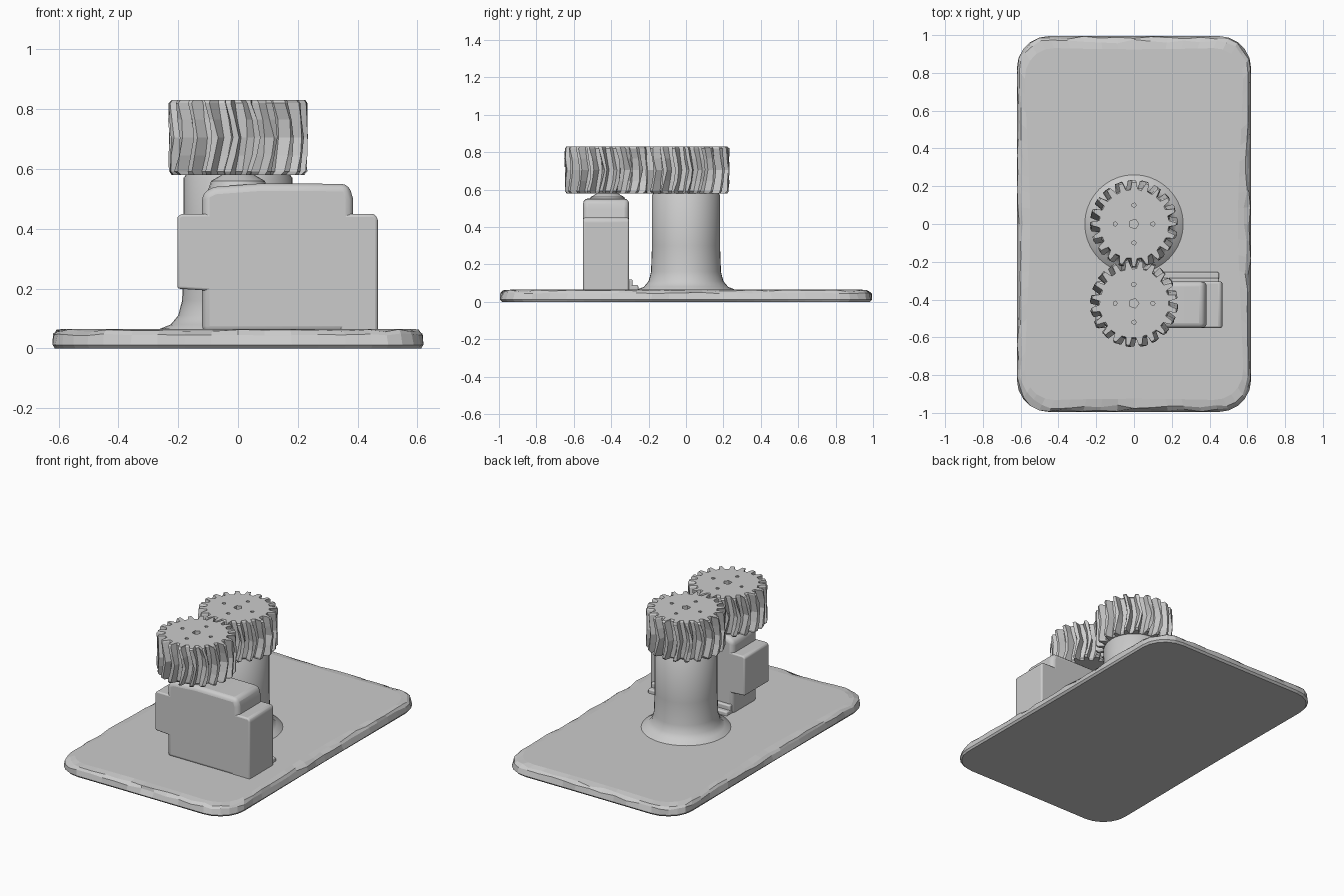
import bpy, bmesh, random
from math import sin, cos, pi, radians
from mathutils import Vector

random.seed(4)
cube = bpy.data.objects.get("Cube")
if cube:
    bpy.data.objects.remove(cube, do_unlink=True)

grey = bpy.data.materials.new("plain grey")
grey.use_nodes = True
colour = (0.6, 0.6, 0.6, 1)
grey.diffuse_color = colour
grey.node_tree.nodes["Principled BSDF"].inputs["Base Color"].default_value = colour


def loft(name, rings, smooth=None):
    """Closed solid through rings of equal point count, capped at both ends."""
    bm = bmesh.new()
    loops = [[bm.verts.new(p) for p in ring] for ring in rings]
    for a, b in zip(loops, loops[1:]):
        for i in range(len(a)):
            j = (i + 1) % len(a)
            bm.faces.new((a[i], a[j], b[j], b[i]))
    bm.faces.new(loops[0])
    bm.faces.new(loops[-1])
    bmesh.ops.recalc_face_normals(bm, faces=bm.faces)
    mesh = bpy.data.meshes.new(name)
    bm.to_mesh(mesh)
    bm.free()
    obj = bpy.data.objects.new(name, mesh)
    bpy.context.collection.objects.link(obj)
    mesh.materials.append(grey)
    if smooth:
        bpy.ops.object.select_all(action='DESELECT')
        obj.select_set(True)
        bpy.context.view_layer.objects.active = obj
        bpy.ops.object.shade_smooth_by_angle(angle=radians(smooth))
    return obj


def circle(radius, z, x=0, y=0, sides=40):
    return [(x + radius * cos(2 * pi * i / sides), y + radius * sin(2 * pi * i / sides), z)
            for i in range(sides)]


def lathe(name, profile, x=0, y=0, sides=40):
    return loft(name, [circle(r, z, x, y, sides) for r, z in profile], 40)


def rounded_outline(hx, hy, r, step):
    """Rounded rectangle with points spread along its straight sides."""
    corners = []
    for k, (sx, sy) in enumerate([(1, 1), (-1, 1), (-1, -1), (1, -1)]):
        centre = Vector((sx * (hx - r), sy * (hy - r)))
        corners.append([centre + r * Vector((cos(a), sin(a)))
                        for a in [(k + i / 5) * pi / 2 for i in range(6)]])
    points = []
    for k, arc in enumerate(corners):
        start, end = arc[-1], corners[(k + 1) % 4][0]
        n = round((end - start).length / step)
        points += arc + [start.lerp(end, i / n) for i in range(1, n)]
    return points


# Base plate with a chipped upper rim
outline = rounded_outline(0.62, 0.995, 0.17, 0.09)


def rim(inset, z, jitter):
    ring = []
    for p in outline:
        q = p * (1 - (inset + random.uniform(0, jitter)) / p.length)
        ring.append((q.x, q.y, z - random.uniform(0, jitter) * 0.4))
    return ring


loft("base_plate", [rim(0.012, 0, 0), rim(0, 0.012, 0), rim(0, 0.05, 0.018),
                    rim(0.018, 0.064, 0.022), rim(0.07, 0.065, 0)])

# Column with a flared foot
lathe("column", [(0.27, 0.05), (0.26, 0.066), (0.225, 0.08), (0.2, 0.11), (0.187, 0.16),
                 (0.182, 0.3), (0.182, 0.57), (0.16, 0.6)])


def gear(name, y, turn):
    """Toothed wheel whose teeth bend at mid height, with small recesses on top."""
    teeth, rings = 20, []
    for z, bend, scale in [(0.58, 0, 0.95), (0.592, 0.01, 1), (0.645, 0.07, 1),
                           (0.705, 0.12, 1), (0.765, 0.07, 1), (0.82, 0.01, 1), (0.83, 0, 0.97)]:
        ring = []
        for t in range(teeth):
            for offset, r in [(-0.3, 0.19), (-0.13, 0.232), (0.13, 0.232), (0.3, 0.19)]:
                a = (t + offset) * 2 * pi / teeth + turn + bend + random.uniform(-0.02, 0.02)
                r *= scale * random.uniform(0.975, 1.01)
                ring.append((r * cos(a), y + r * sin(a), z))
        rings.append(ring)
    wheel = loft(name, rings)
    spots = [(0, 0)] + [(0.1 * cos(k * pi / 2), 0.1 * sin(k * pi / 2)) for k in range(4)]
    for k, (hx, hy) in enumerate(spots):
        r = 0.012 if k else 0.026
        cutter = loft("recess_cutter", [circle(r, z, hx, y + hy, 5) for z in (0.8, 0.9)])
        cutter.hide_render = True
        cutter.hide_set(True)
        cutter.display_type = 'WIRE'
        cut = wheel.modifiers.new("recess", 'BOOLEAN')
        cut.object = cutter
        cut.solver = 'EXACT'
    # Bake the recesses so that the cutters can be removed
    bpy.context.view_layer.update()
    baked = bpy.data.meshes.new_from_object(
        wheel.evaluated_get(bpy.context.evaluated_depsgraph_get()))
    wheel.modifiers.clear()
    wheel.data = baked
    for obj in [o for o in bpy.data.objects if o.name.startswith("recess_cutter")]:
        bpy.data.objects.remove(obj, do_unlink=True)


gear("column_gear", 0, 0)
gear("motor_gear", -0.42, pi / 20)


def block(name, profile, y0, y1, bevel):
    """Front profile in x and z, extruded along y."""
    obj = loft(name, [[(x, y, z) for x, z in profile] for y in (y0, y1)])
    mod = obj.modifiers.new("soft edges", 'BEVEL')
    mod.width = bevel
    mod.segments = 3
    mod.limit_method = 'ANGLE'
    bpy.ops.object.select_all(action='DESELECT')
    obj.select_set(True)
    bpy.context.view_layer.objects.active = obj
    bpy.ops.object.shade_smooth_by_angle(angle=radians(35))
    return obj


# Motor body with a mounting ear on each side
block("motor_body", [(-0.12, 0.05), (0.385, 0.05), (0.385, 0.5), (0.37, 0.55),
                     (0.08, 0.552), (-0.08, 0.54), (-0.12, 0.52)], -0.55, -0.305, 0.025)
block("right_ear", [(-0.203, 0.2), (-0.05, 0.19), (-0.05, 0.45), (-0.19, 0.45),
                    (-0.203, 0.44)], -0.55, -0.305, 0.01)
block("left_ear", [(0.34, 0.05), (0.468, 0.05), (0.468, 0.435), (0.455, 0.45),
                   (0.34, 0.45)], -0.55, -0.305, 0.015)

# Fillet where the motor meets the plate behind
for i, (depth, top) in enumerate([(0.05, 0.09), (0.02, 0.12)]):
    block("motor_fillet_%d" % i, [(-0.11, 0.05), (0.45, 0.05), (0.45, top), (-0.11, top)],
          -0.34, -0.305 + depth, 0.008)

# Drive shaft under the motor gear
lathe("drive_shaft", [(0.1, 0.53), (0.09, 0.56), (0.055, 0.58), (0.05, 0.6)], 0, -0.42, 20)
